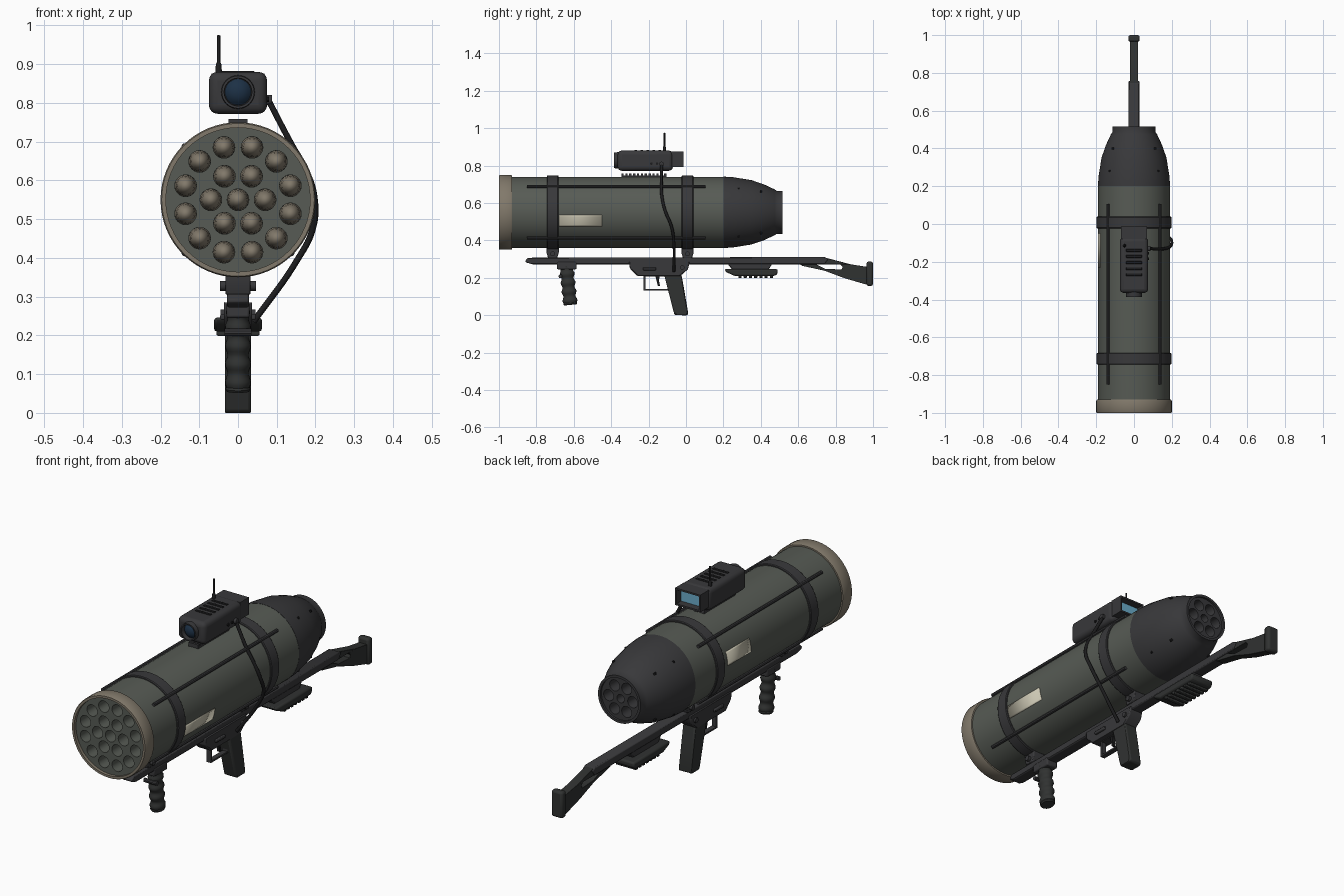
import bpy, bmesh
from math import sin, cos, pi, asin, radians
from mathutils import Matrix, Vector

if "Cube" in bpy.data.objects:
    bpy.data.objects.remove(bpy.data.objects["Cube"])


def mat(name, r, g, b):
    m = bpy.data.materials.new(name)
    m.diffuse_color = (r, g, b, 1)
    m.use_nodes = True
    m.node_tree.nodes["Principled BSDF"].inputs["Base Color"].default_value = m.diffuse_color
    return m


OLIVE = mat("olive_paint", .095, .105, .09)
DARK = mat("dark_metal", .04, .04, .043)
GRIP = mat("grip_rubber", .03, .032, .031)
TAN = mat("tan_paint", .22, .19, .145)
CREAM = mat("cream_label", .6, .57, .45)
BLUE = mat("screen_blue", .15, .42, .6)
LENS = mat("lens_glass", .012, .03, .06)
BLACK = mat("black", .012, .012, .013)

AX = 0.55                                     # height of the tube axis
YZ = Matrix(((0, 0, 1), (1, 0, 0), (0, 1, 0)))   # sketch plane y/z, thickness along x
XZ = Matrix(((1, 0, 0), (0, 0, -1), (0, 1, 0)))  # sketch plane x/z, thickness along y
ALONG = {'X': Matrix(((0, 0, 1), (0, 1, 0), (-1, 0, 0))),
         'Y': Matrix(((1, 0, 0), (0, 0, 1), (0, -1, 0))),
         'Z': Matrix.Identity(3)}


def bevel(ob, w, seg=2):
    if w:
        b = ob.modifiers.new("bevel", 'BEVEL')
        b.width, b.segments, b.limit_method, b.angle_limit = w, seg, 'ANGLE', radians(35)
    return ob


def finish(name, bm, m):
    bmesh.ops.remove_doubles(bm, verts=bm.verts, dist=1e-5)
    bmesh.ops.recalc_face_normals(bm, faces=bm.faces)
    me = bpy.data.meshes.new(name)
    bm.to_mesh(me)
    bm.free()
    ob = bpy.data.objects.new(name, me)
    me.materials.append(m)
    bpy.context.collection.objects.link(ob)
    return ob


def box(name, lo, hi, m, bev=.004, seg=2):
    bm = bmesh.new()
    bmesh.ops.create_cube(bm, size=1)
    for v in bm.verts:
        v.co = [(a + b) / 2 + c * (b - a) for a, b, c in zip(lo, hi, v.co)]
    return bevel(finish(name, bm, m), bev, seg)


def lathe(name, prof, m, axis='Y', at=(0, 0, 0), n=48, closed=False):
    """Spin (radius, distance) pairs around an axis."""
    bm = bmesh.new()
    R = ALONG[axis]
    rings = [[bm.verts.new(R @ Vector((r * cos(2 * pi * i / n), r * sin(2 * pi * i / n), t)) + Vector(at))
              for i in range(n)] for r, t in prof]
    for a, b in list(zip(rings, rings[1:])) + ([(rings[-1], rings[0])] if closed else []):
        for i in range(n):
            j = (i + 1) % n
            bm.faces.new((a[i], a[j], b[j], b[i]))
    return finish(name, bm, m)


def rod(name, r, t0, t1, m, axis='Y', at=(0, 0, 0), n=16):
    return lathe(name, [(0, t0), (r, t0), (r, t1), (0, t1)], m, axis, at, n)


def plate(name, loops, plane, lo, hi, m, bev=0):
    """Flat sketch with holes, given thickness between lo and hi."""
    cu = bpy.data.curves.new(name, 'CURVE')
    cu.dimensions, cu.fill_mode, cu.extrude = '2D', 'BOTH', abs(hi - lo) / 2
    for pts in loops:
        s = cu.splines.new('POLY')
        s.points.add(len(pts) - 1)
        for p, q in zip(s.points, pts):
            p.co = (q[0], q[1], 0, 1)
        s.use_cyclic_u = True
    ob = bpy.data.objects.new(name, cu)
    bpy.context.collection.objects.link(ob)
    bpy.ops.object.select_all(action='DESELECT')
    ob.select_set(True)
    bpy.context.view_layer.objects.active = ob
    bpy.ops.object.convert(target='MESH')
    ob = bpy.context.view_layer.objects.active
    bm = bmesh.new()
    bm.from_mesh(ob.data)
    bpy.data.objects.remove(ob)
    normal = plane.col[2]
    bm.transform(Matrix.Translation(Vector([abs(c) for c in normal]) * (lo + hi) / 2) @ plane.to_4x4())
    return bevel(finish(name, bm, m), bev)


def circle(x, z, r, n=24):
    return [(x + r * cos(2 * pi * i / n), z + r * sin(2 * pi * i / n)) for i in range(n)]


def cable(name, pts, r, m):
    cu = bpy.data.curves.new(name, 'CURVE')
    cu.dimensions, cu.bevel_depth, cu.bevel_resolution, cu.use_fill_caps = '3D', r, 3, True
    s = cu.splines.new('BEZIER')
    s.bezier_points.add(len(pts) - 1)
    for b, p in zip(s.bezier_points, pts):
        b.co, b.handle_left_type, b.handle_right_type = p, 'AUTO', 'AUTO'
    cu.materials.append(m)
    bpy.context.collection.objects.link(bpy.data.objects.new(name, cu))


def label(name, side, y0, y1, z0, z1):
    bm = bmesh.new()
    a0, a1 = asin((z0 - AX) / .191), asin((z1 - AX) / .191)
    cols = []
    for i in range(9):
        a = a0 + (a1 - a0) * i / 8
        cols.append([bm.verts.new((side * .1915 * cos(a), y, AX + .1915 * sin(a))) for y in (y0, y1)])
    for a, b in zip(cols, cols[1:]):
        bm.faces.new((a[0], a[1], b[1], b[0]))
    ob = finish(name, bm, CREAM)
    ob.modifiers.new("thick", 'SOLIDIFY').thickness = .002


# Launch tube, muzzle ring and tail cone
C = (0, 0, AX)
lathe("launch_tube", [(.188, -.97), (.19, -.93), (.19, .2)], OLIVE, at=C, n=64)
lathe("muzzle_ring", [(.186, -1), (.197, -1), (.2, -.995), (.2, -.937), (.197, -.93), (.186, -.93)],
      TAN, at=C, n=64, closed=True)
lathe("tail_cone", [(.185, .2), (.191, .2), (.188, .25), (.172, .35), (.15, .415), (.122, .475), (.115, .485),
                    (.115, .515), (.103, .515), (.103, .49)], DARK, at=C, n=64)

# Muzzle face with 19 launch cells and the rockets inside
cells = [(0, AX)] + [(.07 * cos(i * pi / 3), AX + .07 * sin(i * pi / 3)) for i in range(6)]
cells += [(.14 * cos(pi / 12 + i * pi / 6), AX + .14 * sin(pi / 12 + i * pi / 6)) for i in range(12)]
plate("muzzle_face", [circle(0, AX, .187, 64)] + [circle(x, z, .028) for x, z in cells], XZ, -.985, -.8, OLIVE)
for x, z in cells:
    lathe("rocket", [(0, -.905), (.008, -.903), (.016, -.895), (.022, -.88), (.025, -.86), (.0279, -.82)],
          TAN, at=(x, 0, z), n=20)

# Tail face with exhaust holes
ports = [(.065 * cos(i * pi / 3), AX + .065 * sin(i * pi / 3)) for i in range(6)]
plate("tail_face", [circle(0, AX, .105, 48)] + [circle(x, z, .027) for x, z in ports] + [circle(0, AX, .02)],
      XZ, .43, .505, DARK)
rod("tail_backing", .103, .425, .432, BLACK, at=C, n=32)

# Side rails and cone bolts on the diagonals
for sx in (-1, 1):
    for sz in (-1, 1):
        x, z = sx * .138, AX + sz * .138
        rod("tube_rail", .008, -.85, .105, DARK, at=(x, 0, z), n=8)
        for y, d in ((.28, .128), (.4, .112)):
            o = lathe("cone_bolt", [(0, -.005), (.006, -.005), (.006, .005), (0, .005)], BLACK, 'Y',
                      (sx * d, y, AX + sz * d), 10)

# Clamp bands with brackets down to the frame
for y in (-.713, .008):
    lathe("clamp_band", [(.186, y - .031), (.195, y - .031), (.198, y - .027), (.198, y + .027),
                         (.195, y + .031), (.186, y + .031)], DARK, at=C, n=64, closed=True)
    plate("band_bracket", [[(y - .033, .362), (y + .033, .362), (y + .033, .335), (y + .024, .305),
                            (y - .024, .305), (y - .033, .335)]], YZ, -.032, .032, DARK, .004)
    rod("bracket_bolt", .013, -.046, .046, DARK, 'X', (0, y, .328), 12)

# Labels
label("right_label", 1, -.68, -.45, .475, .535)
label("left_label", -1, -.23, -.05, .55, .615)

# Lower frame and stock
plate("frame", [[(-.86, .29), (-.845, .307), (.74, .311), (.76, .3), (.74, .272), (-.82, .272), (-.855, .282)]],
      YZ, -.028, .028, DARK, .005)
plate("stock", [[(.61, .272), (.66, .3), (.74, .309), (.88, .272), (.97, .258), (.97, .162), (.85, .197),
                 (.74, .238), (.62, .264)],
                [(.70, .27), (.825, .272), (.838, .258), (.832, .244), (.745, .248)]], YZ, -.022, .022, GRIP, .005)
box("butt_plate", (-.03, .965, .157), (.03, 1, .286), GRIP, .01)

# Shoulder rest
plate("rest_mount", [[(.21, .29), (.47, .29), (.44, .24), (.25, .24)]], YZ, -.025, .025, DARK, .004)
plate("rest_pad", [[(.205, .246), (.49, .246), (.49, .222), (.475, .21), (.26, .21), (.215, .23)]],
      YZ, -.062, .062, GRIP, .008)
for i in range(7):
    box("rest_rib", (-.055, .28 + i * .028, .199), (.055, .297 + i * .028, .213), GRIP, .003)

# Front grip
box("front_grip_collar", (-.03, -.69, .245), (.03, -.585, .285), DARK, .006)
rod("grip_screw", .01, -.035, .035, DARK, 'X', (0, -.672, .208), 10)
prof = [(0, 0), (.034, 0), (.038, .006)]
prof += [(.036 + .004 * sin(i * pi / 3), .012 + i * .0079) for i in range(25)] + [(.036, .21), (0, .21)]
g = lathe("front_grip", prof, GRIP, 'Z', n=20)
g.scale, g.location, g.rotation_euler = (.85, 1, 1), (0, -.618, .055), (radians(6), 0, 0)

# Trigger housing, grip and guard
plate("trigger_housing", [[(-.305, .285), (.02, .285), (.01, .245), (-.03, .21), (-.26, .21), (-.3, .25)]],
      YZ, -.036, .036, DARK, .005)
box("selector", (-.046, -.23, .24), (.046, -.16, .255), DARK)
rod("housing_pin", .012, -.045, .045, DARK, 'X', (0, -.02, .255), 12)
plate("rear_grip", [[(-.118, .22), (-.025, .22), (-.012, .15), (.012, .01), (.01, 0), (-.06, 0), (-.064, .01)]],
      YZ, -.034, .034, GRIP, .012)
plate("trigger_guard", [[(-.226, .215), (-.226, .132), (-.09, .132), (-.09, .215)],
                        [(-.216, .207), (-.216, .14), (-.1, .14), (-.1, .207)]], YZ, -.012, .012, DARK)
plate("trigger", [[(-.165, .215), (-.14, .215), (-.145, .185), (-.138, .155), (-.15, .155), (-.158, .185)]],
      YZ, -.008, .008, BLACK, .002)

# Toothed sight rail on top of the tube
pts = [(-.1, .728), (-.345, .728)]
for i in range(12):
    y = -.345 + i * .0207
    pts += [(y, .748), (y, .758), (y + .012, .758), (y + .012, .748)]
plate("sight_rail", [pts], YZ, -.025, .025, DARK)

# Sight: body, lens, hood with screen, vents and buttons
box("sight_body", (-.075, -.365, .772), (.075, -.07, .88), DARK, .022, 4)
lathe("lens_ring", [(.034, -.355), (.036, -.386), (.042, -.386), (.044, -.355)], DARK, at=(0, 0, .828), n=32)
lathe("lens", [(0, -.382), (.014, -.38), (.026, -.374), (.036, -.362)], LENS, at=(0, 0, .828), n=32)
plate("sight_hood", [[(-.068, .792), (.068, .792), (.068, .876), (-.068, .876)],
                     [(-.06, .8), (.06, .8), (.06, .868), (-.06, .868)]], XZ, -.08, -.013, DARK)
box("screen", (-.06, -.075, .8), (.06, -.048, .868), BLUE, 0)
for i in range(5):
    box("sight_vent", (-.042, -.275 + i * .032, .876), (.042, -.261 + i * .032, .883), BLACK, .002)
for y in (-.185, -.155):
    rod("sight_button", .007, .07, .08, BLACK, 'X', (0, y, .81), 10)
rod("cable_plug", .013, .065, .088, DARK, 'X', (0, -.13, .808), 14)

# Antenna
lathe("antenna", [(0, .875), (.009, .875), (.007, .9), (.0042, .905), (.0042, .974), (0, .976)],
      BLACK, 'Z', (-.05, -.115, 0), 12)

# Cable from sight to trigger housing
cable("sight_cable", [(.078, -.13, .808), (.14, -.132, .69), (.174, -.128, .63), (.197, -.112, .56),
                      (.193, -.078, .475), (.15, -.065, .39), (.04, -.065, .235)], .008, BLACK)

# Smooth shading with sharp edges kept
bpy.ops.object.select_all(action='DESELECT')
for ob in bpy.context.scene.objects:
    if ob.type == 'MESH':
        ob.select_set(True)
        bpy.context.view_layer.objects.active = ob
bpy.ops.object.shade_smooth_by_angle(angle=radians(35))
